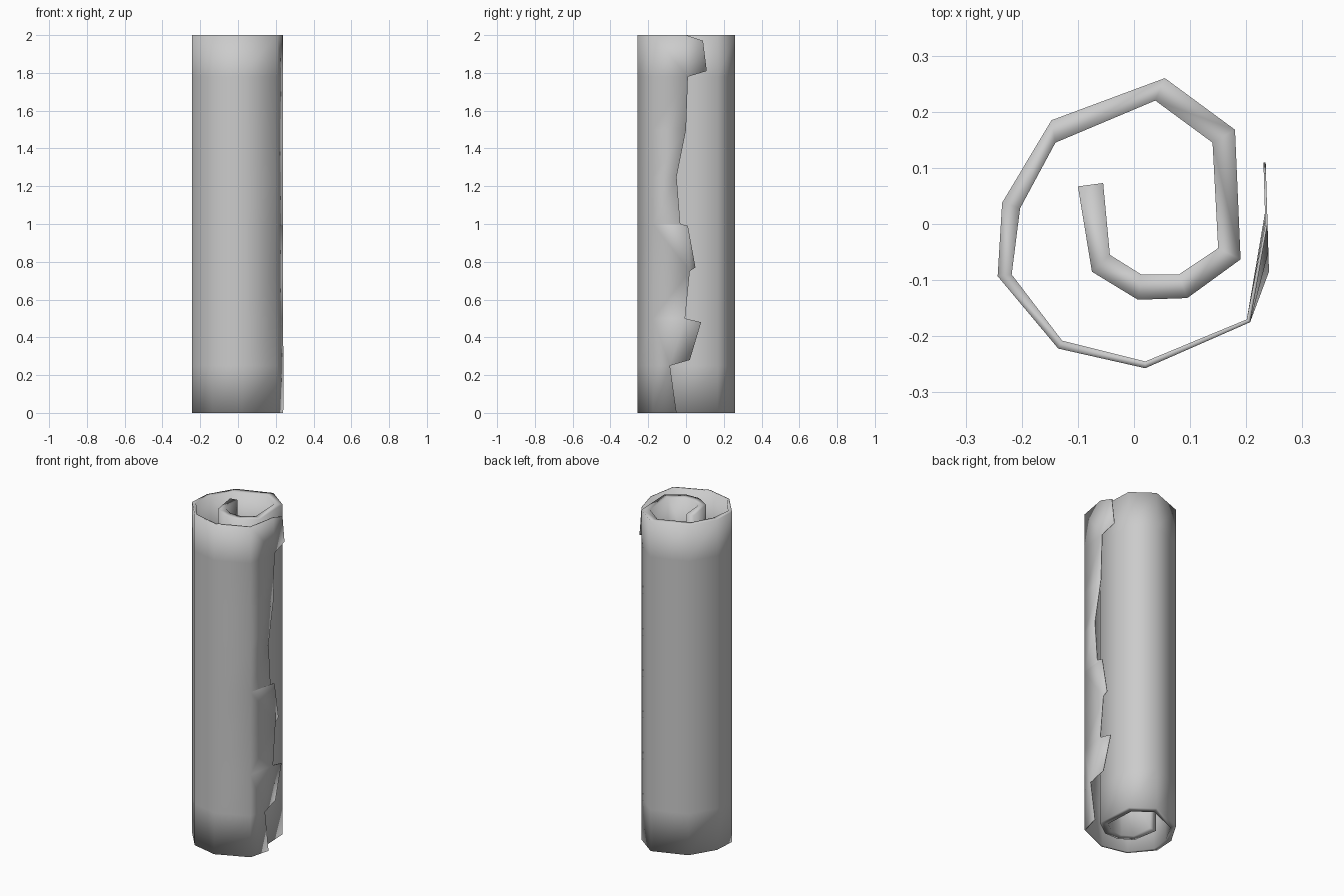
import bpy
import bmesh

cube = bpy.data.objects.get("Cube")
if cube:
    bpy.data.objects.remove(cube, do_unlink=True)

# Spiral cross-section, from the thick inner end to the thin outer wrap
OUTER_SIDE = [(-.1, .067), (-.075, -.085), (.007, -.135), (.095, -.132), (.19, -.063),
              (.18, .168), (.055, .26), (-.147, .185), (-.235, .038), (-.243, -.093),
              (-.135, -.222), (.02, -.257), (.207, -.175)]
INNER_SIDE = [(-.055, .073), (-.043, -.055), (.013, -.09), (.08, -.09), (.15, -.043),
              (.14, .145), (.038, .22), (-.14, .145), (-.203, .028), (-.218, -.09),
              (-.128, -.208), (.02, -.245), (.201, -.17)]

# Heights of the rows along the roll
ROWS = [0, .25, .5, .75, 1, 1.25, 1.5, 1.78, 2]

# Torn free edge as (y, z), bottom to top; points between rows are the teeth
TORN_EDGE = [(-.05, 0), (-.085, .25), (.02, .28), (.08, .48), (-.005, .5), (.02, .75),
             (.05, .77), (.01, .99), (-.03, 1), (-.05, 1.25), (0, 1.5), (.01, 1.78),
             (.11, 1.81), (.09, 1.97), (0, 2)]


def build_skin(bm, profile, edge_shift):
    """One side of the sheet: a rolled grid plus the torn strip."""
    grid = [[bm.verts.new((x, y, z)) for z in ROWS] for x, y in profile]
    edge = [bm.verts.new((.236 - .03 * y + edge_shift, y, z)) for y, z in TORN_EDGE]
    for left, right in zip(grid, grid[1:]):
        for k in range(len(ROWS) - 1):
            bm.faces.new((left[k], right[k], right[k + 1], left[k + 1]))
    # Each band of the strip spans the edge points between two rows
    last = grid[-1]
    for k in range(len(ROWS) - 1):
        band = [v for v, (y, z) in zip(edge, TORN_EDGE) if ROWS[k] <= z <= ROWS[k + 1]]
        bm.faces.new([last[k]] + band + [last[k + 1]])
    return grid, edge


def bridge(bm, first, second):
    """Close the gap between matching rows of the two skins."""
    for k in range(len(first) - 1):
        bm.faces.new((first[k], first[k + 1], second[k + 1], second[k]))


# Rolled sheet
bm = bmesh.new()
outer_grid, outer_edge = build_skin(bm, OUTER_SIDE, .002)
inner_grid, inner_edge = build_skin(bm, INNER_SIDE, -.002)

# Inner end, torn rim, and the two spiral ends
bridge(bm, outer_grid[0], inner_grid[0])
bridge(bm, outer_edge, inner_edge)
for end in (0, -1):
    bridge(bm, [c[end] for c in outer_grid] + [outer_edge[end]],
           [c[end] for c in inner_grid] + [inner_edge[end]])

bmesh.ops.triangulate(bm, faces=[f for f in bm.faces if len(f.verts) > 4])
bmesh.ops.recalc_face_normals(bm, faces=bm.faces[:])
for face in bm.faces:
    face.smooth = True

mesh = bpy.data.meshes.new("rolled_sheet")
bm.to_mesh(mesh)
bm.free()
roll = bpy.data.objects.new("rolled_sheet", mesh)
bpy.context.collection.objects.link(roll)

# Plain grey paper
paper = bpy.data.materials.new("grey_paper")
paper.use_nodes = True
colour = (.6, .6, .6, 1)
paper.diffuse_color = colour
for node in paper.node_tree.nodes:
    if node.type == "BSDF_PRINCIPLED":
        node.inputs["Base Color"].default_value = colour
mesh.materials.append(paper)
